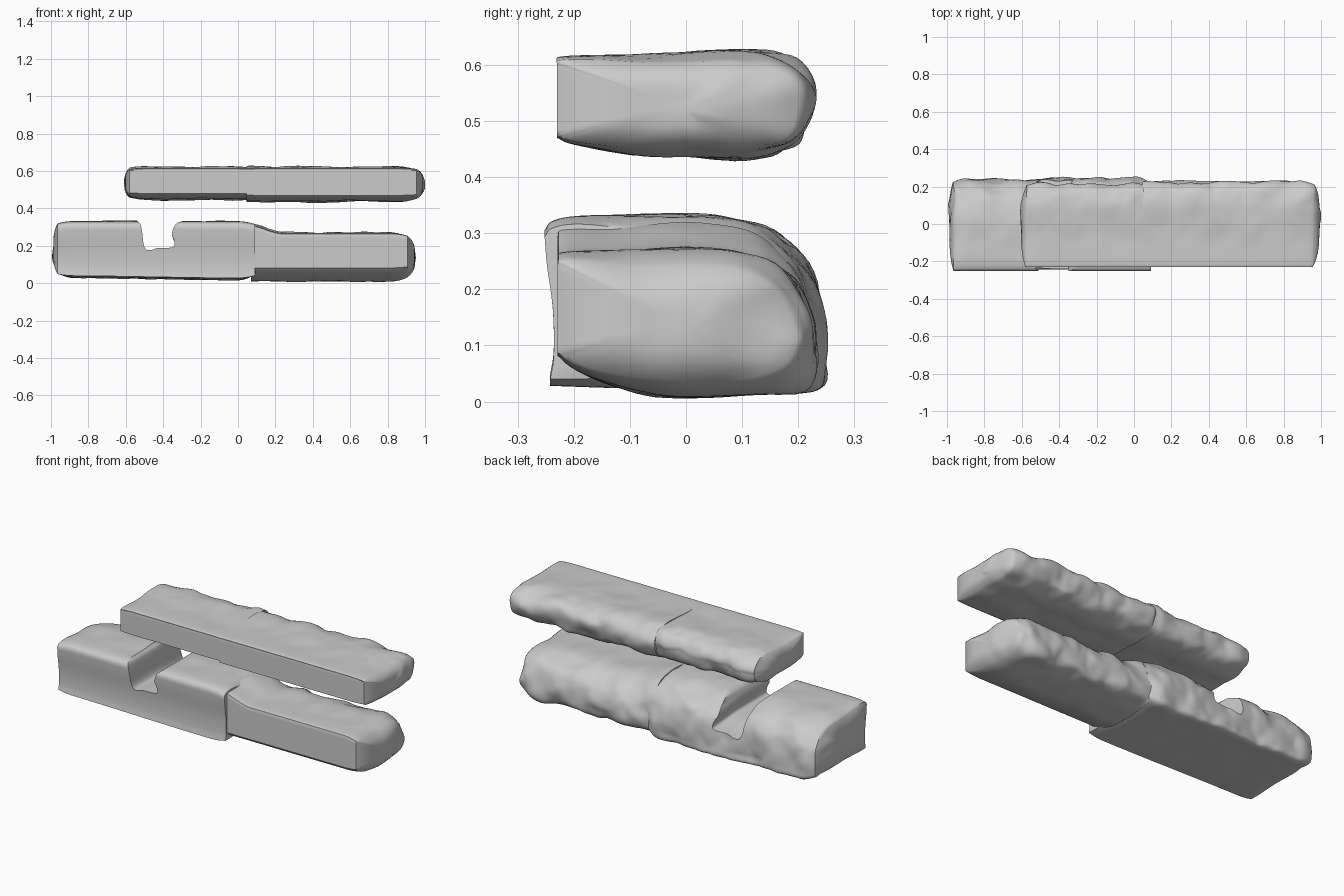
import bpy, bmesh, math
from mathutils import Vector, noise

if "Cube" in bpy.data.objects:
    bpy.data.objects.remove(bpy.data.objects["Cube"])


def spline(pts, n):
    """Smooth open curve through 2D points, n samples without the last point."""
    p = [Vector(q) for q in pts]
    p = [2 * p[0] - p[1]] + p + [2 * p[-1] - p[-2]]
    segs, out = len(p) - 3, []
    for k in range(n):
        t = k * segs / n
        i = int(t)
        t -= i
        a, b, c, d = p[i:i + 4]
        out.append(0.5 * (2 * b + (c - a) * t + (2 * a - 5 * b + 4 * c - d) * t * t
                          + (3 * b - a - 3 * c + d) * t ** 3))
    return out


def smooth(a, b, v):
    t = min(1, max(0, (v - a) / (b - a)))
    return t * t * (3 - 2 * t)


def make_object(name, rows):
    """Skin a list of equal closed rings and cap both ends."""
    bm = bmesh.new()
    rings = [[bm.verts.new(p) for p in row] for row in rows]
    for a, b in zip(rings, rings[1:]):
        for i in range(len(a)):
            j = (i + 1) % len(a)
            bm.faces.new((a[i], a[j], b[j], b[i]))
    bm.faces.new(rings[0])
    bm.faces.new(rings[-1])
    bmesh.ops.recalc_face_normals(bm, faces=bm.faces)
    me = bpy.data.meshes.new(name)
    bm.to_mesh(me)
    bm.free()
    ob = bpy.data.objects.new(name, me)
    bpy.context.collection.objects.link(ob)
    return ob


def stone(name, x0, x1, body, front, bulge, taper, seed, amp=0.016, bend=None, flat=0.0):
    """Rough slab lofted along x: dressed front face, weathered back and ends.
    body runs front-top over the back to front-bottom; front closes it upward."""
    ring = spline(body, 64) + spline(front, 14)
    zs = [q.y for q in ring]
    cy, cz = -0.01, (min(zs) + max(zs)) / 2
    steps = max(20, int((x1 - x0) / 0.016))
    stations = [(x0 + (x1 - x0) * i / steps, 1.0) for i in range(steps + 1)]
    shrink = [0.96, 0.9, 0.8, 0.66, 0.5, 0.33, 0.16]
    left = [(x0 - bulge[0] * (1 - s ** 3.5), s) for s in reversed(shrink)]
    right = [(x1 + bulge[1] * (1 - s ** 3.5), s) for s in shrink]
    rows = []
    for x, s in left + stations + right:
        dl, dr = max(0, x - x0), max(0, x1 - x)
        e = taper[0] * max(0, 1 - dl / 0.09) ** 2 + taper[1] * max(0, 1 - dr / 0.09) ** 2
        row = []
        for y, z in ring:
            w = smooth(-0.22, -0.04, y)
            back = smooth(0.06, 0.2, y)
            z = cz + (z - cz) * (1 - e * (0.5 + 0.5 * w))
            y -= e * 0.45 * max(0, y)
            if bend:
                y, z = bend(x, y, z)
            p = Vector((x, cy + (y - cy) * s, cz + (z - cz) * s))
            src = Vector((p.x * 8, p.y * 7, p.z * 7 + seed * 7.3))
            v = noise.noise_vector(src) + 0.35 * noise.noise_vector(src * 2.1)
            v *= amp * w * (0.4 + 0.8 * back)
            if p.z < cz - 0.1:
                v.z *= 1 - flat
            # keep the hidden joint faces flat
            if (s < 1 or dl == 0 or dr == 0) and bulge[0 if dl < dr else 1] < 0.01:
                v.x = 0
            row.append(p + v)
        rows.append(row)
    return make_object(name, rows)


# Upper course: two thin slabs meeting near x = 0.05
upper = [(-0.23, 0.604), (-0.215, 0.616), (-0.06, 0.617), (0.03, 0.622), (0.12, 0.624),
         (0.185, 0.602), (0.222, 0.56), (0.215, 0.5), (0.185, 0.455), (0.1, 0.434),
         (0.0, 0.440), (-0.1, 0.442), (-0.2, 0.458), (-0.23, 0.47)]
upper_front = [(-0.23, 0.47), (-0.23, 0.54), (-0.23, 0.604)]
parts = [
    stone("upper_left_slab", -0.58, 0.05, upper, upper_front, (0.024, 0.003), (0.12, 0.02), 1,
          bend=lambda x, y, z: (y * (0.96 if y > 0 else 1), z + 0.010 * (z < 0.54))),
    stone("upper_right_slab", 0.045, 0.955, upper, upper_front, (0.003, 0.036), (0.02, 0.14), 2),
]

# Lower left block: flat underside and a shallow fluted front
lower = [(-0.252, 0.305), (-0.238, 0.322), (-0.19, 0.331), (-0.08, 0.331), (0.02, 0.332),
         (0.1, 0.318), (0.17, 0.285), (0.222, 0.225), (0.242, 0.15), (0.243, 0.08),
         (0.23, 0.032), (0.13, 0.03), (0.0, 0.033), (-0.12, 0.036), (-0.242, 0.04)]
lower_front = [(-0.242, 0.04), (-0.236, 0.08), (-0.236, 0.14), (-0.24, 0.19),
               (-0.248, 0.25), (-0.252, 0.305)]
notched = stone("lower_notched_block", -0.965, 0.09, lower, lower_front, (0.022, 0.006),
                (0.14, 0.18), 3, flat=0.8,
                bend=lambda x, y, z: (y, z - 0.012 * smooth(-0.95, 0.0, x) * (z < 0.1)))

# Notch cutter running front to back, flaring slightly toward the back
profile = [(-0.575, 0.40), (-0.54, 0.335), (-0.522, 0.315), (-0.512, 0.27), (-0.505, 0.21),
           (-0.49, 0.18), (-0.46, 0.178), (-0.43, 0.188), (-0.36, 0.19), (-0.34, 0.203),
           (-0.343, 0.235), (-0.353, 0.26), (-0.345, 0.295), (-0.325, 0.322), (-0.27, 0.345),
           (-0.25, 0.40)]
curve = spline(profile, 60) + [Vector(profile[-1])]
rows = []
for k in range(15):
    y = -0.4 + 0.8 * k / 14
    f = smooth(0.0, 0.25, y)
    rows.append([(p.x + 0.12 * f * (p.x + 0.42), y, p.y - 0.025 * f * (p.y < 0.3))
                 for p in curve])
cutter = make_object("notch_cutter", rows)
cutter.hide_render = True
mod = notched.modifiers.new("notch", 'BOOLEAN')
mod.operation, mod.solver, mod.object = 'DIFFERENCE', 'EXACT', cutter
bpy.context.view_layer.objects.active = notched
notched.select_set(True)
bpy.ops.object.modifier_apply(modifier=mod.name)
bpy.data.objects.remove(cutter)
parts.append(notched)

# Lower right block: undercut front edge, top rising toward the joint
plain = [(-0.229, 0.255), (-0.215, 0.267), (-0.1, 0.269), (0.04, 0.272), (0.12, 0.255),
         (0.185, 0.218), (0.222, 0.16), (0.232, 0.09), (0.205, 0.03), (0.12, 0.016),
         (0.03, 0.009), (-0.06, 0.011), (-0.14, 0.032), (-0.2, 0.058), (-0.229, 0.082)]
plain_front = [(-0.229, 0.082), (-0.229, 0.17), (-0.229, 0.255)]
parts.append(stone("lower_right_block", 0.07, 0.905, plain, plain_front, (0.003, 0.042),
                   (0.0, 0.2), 4,
                   bend=lambda x, y, z: (y, z + 0.045 * (1 - smooth(0.05, 0.24, x))
                                         * smooth(0.15, 0.26, z))))

# Smooth shading, keeping dressed edges sharp
for ob in parts:
    bpy.ops.object.select_all(action='DESELECT')
    ob.select_set(True)
    bpy.context.view_layer.objects.active = ob
    bpy.ops.object.shade_smooth_by_angle(angle=math.radians(45))
